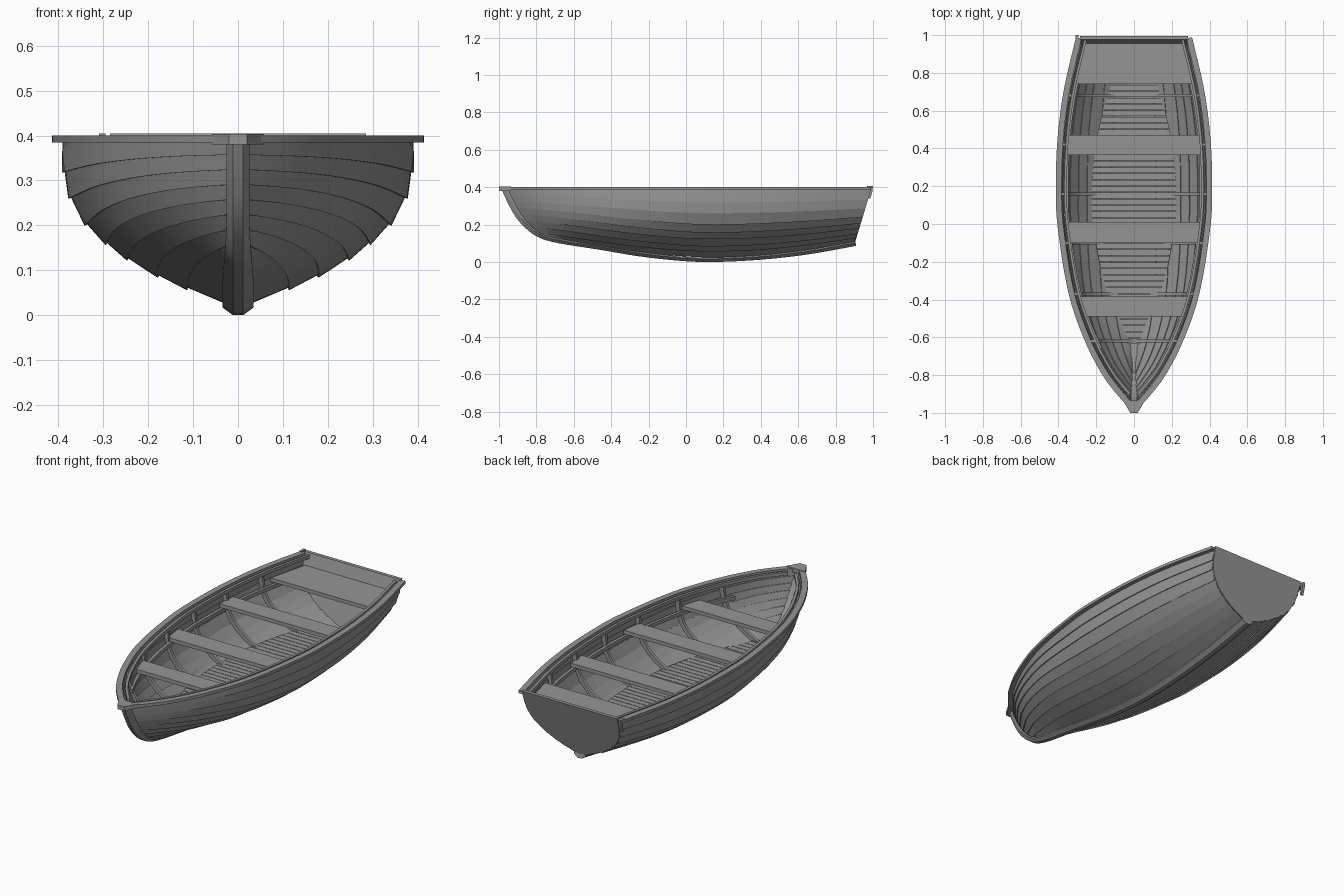
import bpy, bmesh, math
from mathutils import Vector

if "Cube" in bpy.data.objects:
    bpy.data.objects.remove(bpy.data.objects["Cube"])

# Dark grey paint for the whole boat
paint = bpy.data.materials.new("dark_grey")
paint.diffuse_color = (.3, .3, .3, 1)
paint.use_nodes = True
paint.node_tree.nodes["Principled BSDF"].inputs["Base Color"].default_value = paint.diffuse_color


def curve(pts):
    """Smooth interpolation through (u, value) pairs."""
    def at(u):
        u = min(max(u, pts[0][0]), pts[-1][0])
        n = len(pts) - 1
        i = next(k for k in range(n) if u <= pts[k + 1][0])

        def slope(k):
            a, b = pts[max(k - 1, 0)], pts[min(k + 1, n)]
            return (b[1] - a[1]) / (b[0] - a[0])
        (x0, y0), (x1, y1) = pts[i], pts[i + 1]
        h = x1 - x0
        q = (u - x0) / h
        return ((1 + 2 * q) * (1 - q) ** 2 * y0 + q * (1 - q) ** 2 * h * slope(i)
                + q * q * (3 - 2 * q) * y1 + q * q * (q - 1) * h * slope(i + 1))
    return at


# Hull lines: sheer half-width, keel height, stem profile and midship section
SHEER = .39
STRAKES = 8
half_width = curve([(-.955, .012), (-.9, .062), (-.8, .14), (-.62, .235), (-.37, .322), (0, .383),
                    (.2, .391), (.45, .382), (.7, .35), (.985, .285)])
keel_z = curve([(-.72, .125), (-.46, .085), (-.25, .055), (0, .035), (.15, .03),
                (.4, .04), (.65, .068), (.9, .108)])
stem_y = curve([(.125, -.72), (.15, -.775), (.2, -.845), (.25, -.887), (.3, -.918), (.39, -.955)])
lap_g = curve(list(enumerate([0, .085, .16, .265, .36, .475, .64, .8, 1])))
section = curve([(0, .03), (.085, .26), (.16, .43), (.265, .61), (.36, .735), (.475, .855),
                 (.64, .95), (.8, .987), (1, 1)])


def transom_y(z):
    return .9 + (z - .108) / .282 * .085


def ends(s):
    z1 = .108 + (SHEER - .108) * lap_g(s * STRAKES)
    return stem_y(.125 + (SHEER - .125) * s), transom_y(z1)


def hull(s, t):
    """Point on the hull: s from keel to sheer, t from stem to transom."""
    w = min(t / .6, 1)
    w = w * w * (3 - 2 * w)
    g = s + (lap_g(s * STRAKES) - s) * w
    b = half_width(-.955 + 1.94 * t)
    zk = keel_z(-.72 + 1.62 * t)
    y0, y1 = ends(s)
    return Vector((.012 + (b - .012) * section(g), y0 + (y1 - y0) * t, zk + (SHEER - zk) * g))


def hull_at(s, y):
    y0, y1 = ends(s)
    return hull(s, min(max((y - y0) / (y1 - y0), 0), 1))


def inner_x(y, z):
    """Half-width of the hull at a given position and height."""
    lo, hi = 0, 1
    for _ in range(16):
        m = (lo + hi) / 2
        lo, hi = (m, hi) if hull_at(m, y).z < z else (lo, m)
    return hull_at(lo, y).x


def loft(name, rings, mirror=False):
    """Skin closed rings of points and cap both ends."""
    bm = bmesh.new()
    vs = [[bm.verts.new(p) for p in r] for r in rings]
    n = len(vs[0])
    for a, b in zip(vs, vs[1:]):
        for i in range(n):
            j = (i + 1) % n
            bm.faces.new((a[i], a[j], b[j], b[i]))
    bm.faces.new(vs[0])
    bm.faces.new(vs[-1])
    bmesh.ops.recalc_face_normals(bm, faces=bm.faces)
    me = bpy.data.meshes.new(name)
    bm.to_mesh(me)
    bm.free()
    me.materials.append(paint)
    ob = bpy.data.objects.new(name, me)
    bpy.context.collection.objects.link(ob)
    if mirror:
        ob.modifiers.new("Mirror", 'MIRROR').use_mirror_merge = False
    bpy.ops.object.select_all(action='DESELECT')
    ob.select_set(True)
    bpy.context.view_layer.objects.active = ob
    bpy.ops.object.shade_smooth_by_angle(angle=math.radians(30))
    return ob


def board(name, ys, z0, z1, width):
    """Flat board across the boat; width is a function of y."""
    loft(name, [[(-width(y), y, z0), (width(y), y, z0), (width(y), y, z1), (-width(y), y, z1)]
                for y in ys])


def span(a, b, n):
    return [a + (b - a) * i / n for i in range(n + 1)]


# Overlapping planks
for k in range(STRAKES):
    rings = []
    for t in span(0, 1, 40):
        lo, hi = hull(k / STRAKES, t), hull(min((k + 1.12) / STRAKES, 1), t)
        d = hi - lo
        n = Vector((d.z, 0, -d.x)).normalized()
        rings.append([lo + n * .006, hi, hi - n * .007, lo - n * .001])
    loft(f"plank_{k + 1}", rings, True)

# Transom
edge = [hull(s, 1) for s in span(0, 1, 24)]
edge.append(Vector((edge[-1].x, transom_y(.405), .405)))
edge = edge + [Vector((-p.x, p.y, p.z)) for p in reversed(edge)]
loft("transom", [[p + Vector((0, dy, 0)) for p in edge] for dy in (-.014, .005)])

# Keel sweeping up into the stem
outline = curve([(0, .91), (1, .65), (2, .4), (3, .15), (4, -.03), (5, -.25), (6, -.46), (7, -.68),
                 (8, -.785), (9, -.855), (10, -.91), (11, -.95), (12, -.978), (13, -.986)])
height = curve(list(enumerate([.086, .04, .012, 0, .006, .03, .065, .1, .13, .178, .24, .31, .37, .388])))
rings = []
for u in span(0, 13, 52):
    y, z = outline(u), height(u)
    e = .05
    ty, tz = outline(u + e) - outline(u - e), height(u + e) - height(u - e)
    m = math.hypot(ty, tz)
    ny, nz = tz / m, -ty / m
    d = .024 + .008 * max(0, min((u - 8) / 2, 1))
    w = .034 - .008 * max(0, min((u - 6) / 3, 1))
    rings.append([(x, y + ny * q, z + nz * q) for x, q in
                  ((-.011, 0), (.011, 0), (w, d * .7), (w, d), (-w, d), (-w, d * .7))])
loft("keel_and_stem", rings)

# Bow cap
cap = [(-.02, -1), (.02, -1), (.058, -.935), (-.058, -.935)]
loft("bow_cap", [[(x, y, z) for x, y in cap] for z in (.38, .403)])


# Gunwale rails, outside and inside the planking
def rail(name, inner, outer, z0, z1, start):
    rings = []
    for y in span(start, .985, 44):
        n = Vector((1, -(half_width(y + .01) - half_width(y - .01)) / .02, 0)).normalized()
        p = Vector((half_width(y), y, 0))
        a, b = p + n * inner, p + n * outer
        a.x, b.x = max(a.x, .002), max(b.x, .002)
        rings.append([(q.x, min(q.y, .99), z) for q, z in ((a, z0), (b, z0), (b, z1), (a, z1))])
    loft(name, rings, True)


rail("outer_rail", -.008, .023, .384, .4, -.95)
rail("inner_rail", -.036, -.022, .378, .396, -.92)

# Ribs
for k, y in enumerate((.68, .42, .16, -.1, -.37, -.62)):
    rings = []
    for s in span(0, .99, 20):
        p = hull_at(s, y)
        d = hull_at(min(s + .02, 1), y) - hull_at(max(s - .02, 0), y)
        n = Vector((-d.z, 0, d.x)).normalized()
        a, b = p + n * .004, p + n * .026
        rings.append([(max(q.x, .001), y + dy, q.z)
                      for q, dy in ((a, -.008), (b, -.008), (b, .008), (a, .008))])
    loft(f"rib_{k + 1}", rings, True)

# Seat risers
rings = []
for y in span(-.66, .88, 30):
    x = inner_x(y, .305)
    rings.append([(x - a, y, z) for a, z in ((.02, .295), (.036, .295), (.036, .315), (.02, .315))])
loft("seat_riser", rings, True)

# Thwarts and stern seat
for name, y0, y1 in (("bow", -.49, -.385), ("middle", -.1, .01), ("aft", .365, .47)):
    board(f"{name}_seat", (y0, y1), .315, .335, lambda y: inner_x(y, .32) - .015)
board("stern_seat", span(.74, .965, 6), .322, .342, lambda y: inner_x(y, .325) - .012)

# Floor slats
for k in range(41):
    y = -.62 + k * .0335
    board(f"floor_slat_{k + 1}", (y - .0152, y + .0152), .122, .13,
          lambda v: max(inner_x(v, .122) - .012, .03))

# Small hook on the stern corner
hook = [(.968, .405), (1, .405), (.996, .375), (.985, .338), (.976, .34), (.982, .385), (.968, .39)]
loft("stern_hook", [[(x, y, z) for y, z in hook] for x in (-.31, -.295)])
